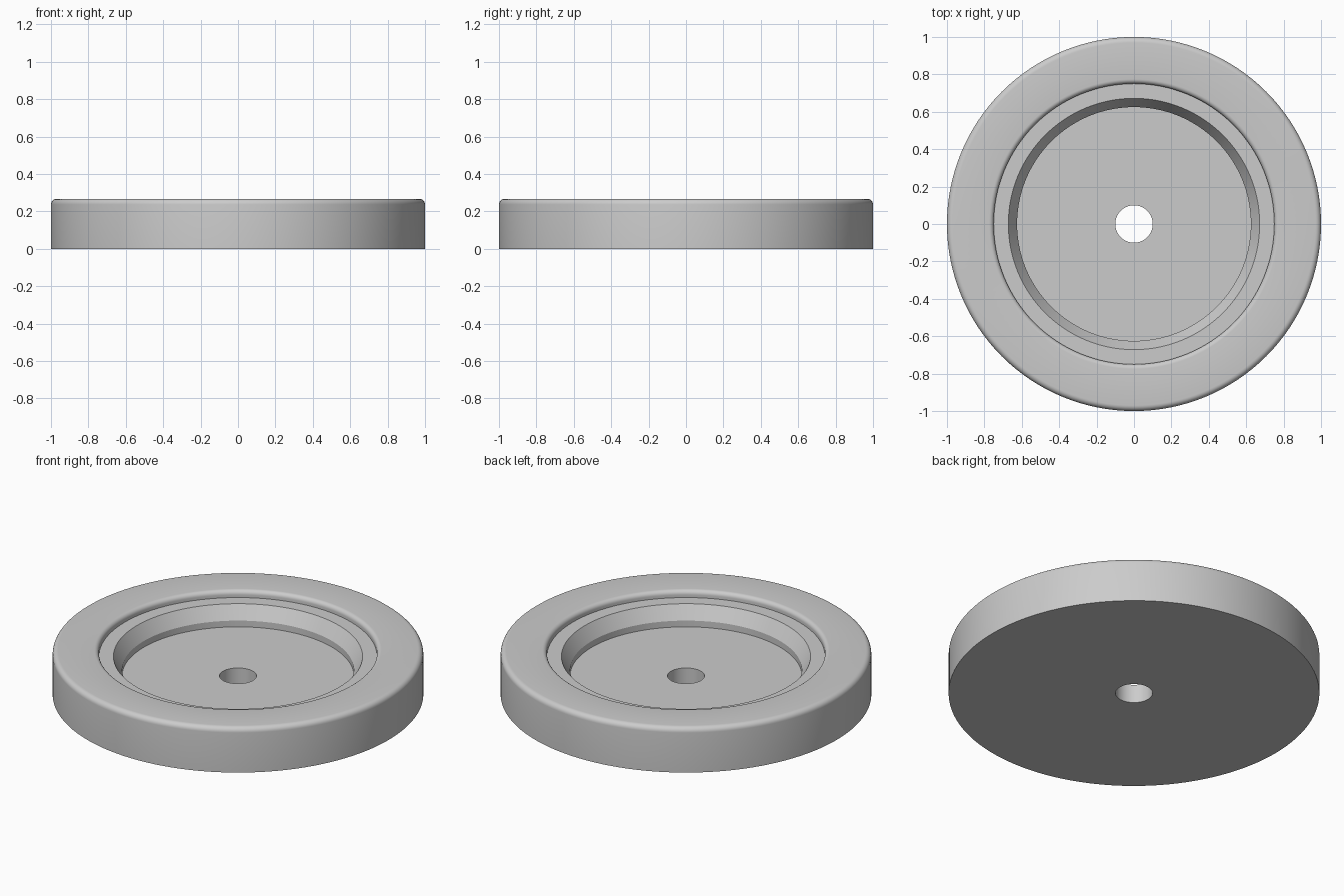
import bpy, bmesh, math

cube = bpy.data.objects.get("Cube")
if cube:
    bpy.data.objects.remove(cube, do_unlink=True)

SEGMENTS = 128
HEIGHT = 0.267

# Single grey finish
grey = bpy.data.materials.new("plain grey")
grey.use_nodes = True
colour = (0.6, 0.6, 0.6, 1)
grey.diffuse_color = colour
grey.node_tree.nodes["Principled BSDF"].inputs["Base Color"].default_value = colour


def fillet(cr, cz, radius, start, end, steps=6):
    """Rounded edge as (r, z) points, angles in degrees."""
    angles = [math.radians(start + (end - start) * i / steps) for i in range(steps + 1)]
    return [(cr + radius * math.cos(a), cz + radius * math.sin(a)) for a in angles]


# Cross-section, from the bottom of the bore outward over the floor, ledge and rim
profile = [(0.1, 0), (0.1, 0.11), (0.625, 0.11), (0.625, 0.147), (0.672, 0.226), (0.75, 0.226)]
profile += fillet(0.775, HEIGHT - 0.025, 0.025, 180, 90)
profile += fillet(0.97, HEIGHT - 0.03, 0.03, 90, 0)
profile += [(1, 0)]

# Revolve the closed cross-section into the ring-shaped body
bm = bmesh.new()
verts = [bm.verts.new((r, 0, z)) for r, z in profile]
edges = [bm.edges.new((a, b)) for a, b in zip(verts, verts[1:] + verts[:1])]
bmesh.ops.spin(bm, geom=verts + edges, cent=(0, 0, 0), axis=(0, 0, 1),
               angle=math.tau, steps=SEGMENTS, use_merge=True)
bmesh.ops.remove_doubles(bm, verts=bm.verts, dist=1e-4)
bmesh.ops.recalc_face_normals(bm, faces=bm.faces)

mesh = bpy.data.meshes.new("recessed_disc")
bm.to_mesh(mesh)
bm.free()
mesh.materials.append(grey)
disc = bpy.data.objects.new("recessed_disc", mesh)
bpy.context.collection.objects.link(disc)

# Smooth the round walls, keep the machined edges crisp
bpy.ops.object.select_all(action="DESELECT")
disc.select_set(True)
bpy.context.view_layer.objects.active = disc
bpy.ops.object.shade_smooth_by_angle(angle=math.radians(25))
